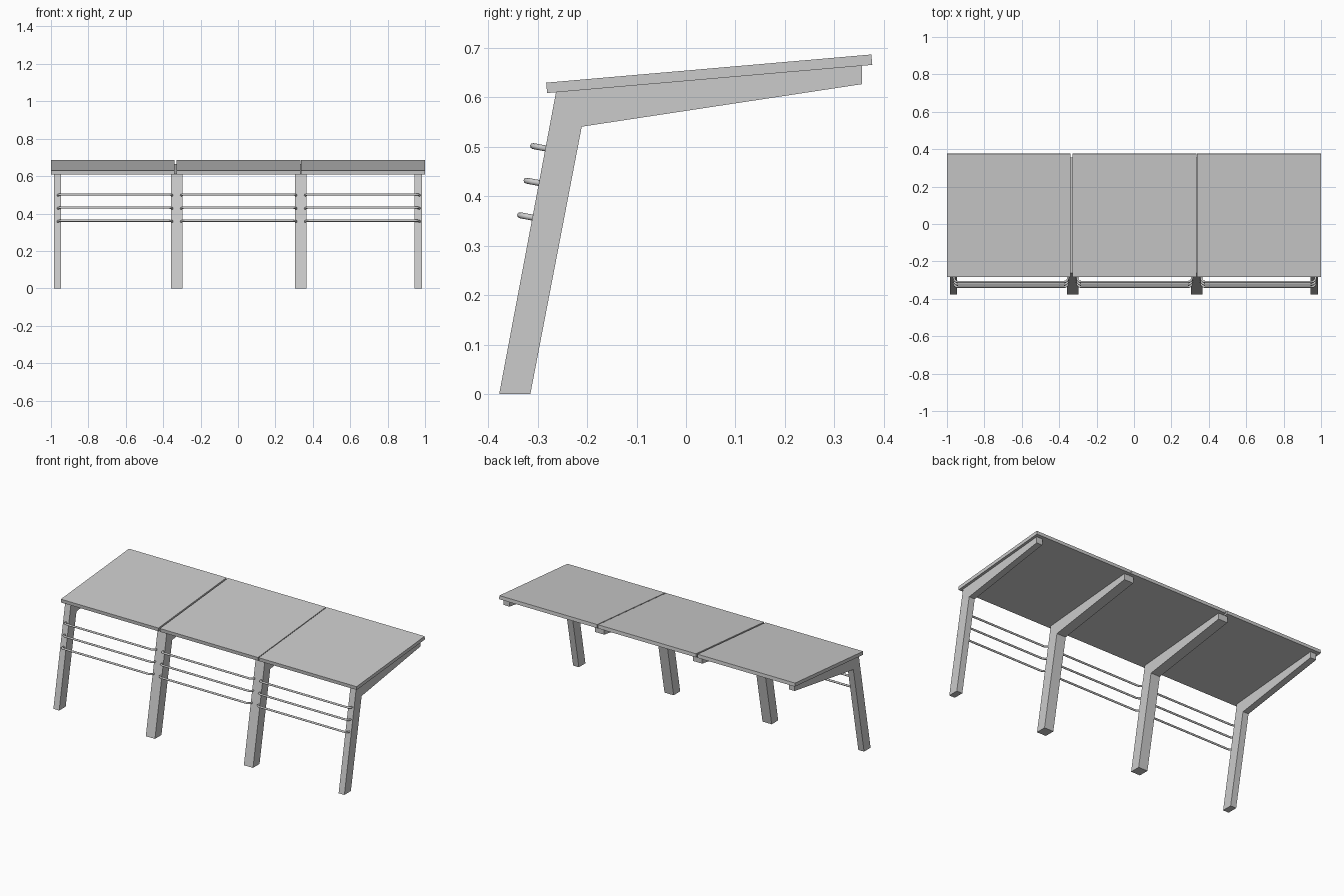
import bpy, bmesh
from mathutils import Vector

if "Cube" in bpy.data.objects:
    bpy.data.objects.remove(bpy.data.objects["Cube"])


def extrude_profile(name, yz, x0, x1):
    """Prism with a y/z outline spanning x0..x1."""
    bm = bmesh.new()
    face = bm.faces.new([bm.verts.new((x0, y, z)) for y, z in yz])
    ext = bmesh.ops.extrude_face_region(bm, geom=[face])
    verts = [g for g in ext["geom"] if isinstance(g, bmesh.types.BMVert)]
    bmesh.ops.translate(bm, verts=verts, vec=(x1 - x0, 0, 0))
    bmesh.ops.recalc_face_normals(bm, faces=bm.faces)
    mesh = bpy.data.meshes.new(name)
    bm.to_mesh(mesh)
    bm.free()
    obj = bpy.data.objects.new(name, mesh)
    bpy.context.collection.objects.link(obj)


def bent_rail(name, x0, x1, z):
    """Round rail: leaves one leg, turns along x, returns to the next leg."""
    base = Vector((0, -0.378 + 0.1885 * z, z))
    out = Vector((0, -0.983, 0.185))

    def corner(x, s):
        # square to the leg face, then a rounded turn
        steps = [(0, -0.008), (0, 0.006), (0.0015, 0.0137),
                 (0.006, 0.0199), (0.0125, 0.0243), (0.02, 0.0258)]
        return [base + out * d + Vector((x + s * dx, 0, 0)) for dx, d in steps]

    pts = corner(x0, 1) + corner(x1, -1)[::-1]
    cu = bpy.data.curves.new(name, 'CURVE')
    cu.dimensions = '3D'
    cu.bevel_depth = 0.006
    cu.bevel_resolution = 2
    cu.use_fill_caps = True
    sp = cu.splines.new('POLY')
    sp.points.add(len(pts) - 1)
    for p, co in zip(sp.points, pts):
        p.co = (*co, 1)
    sp.use_smooth = True
    obj = bpy.data.objects.new(name, cu)
    bpy.context.collection.objects.link(obj)


# Leaning posts with tapered cantilever arms
frame = [(-0.378, 0), (-0.315, 0), (-0.211, 0.541), (0.356, 0.627),
         (0.356, 0.665), (-0.263, 0.611)]
for i, (a, b) in enumerate([(-0.984, -0.945), (-0.359, -0.297),
                            (0.304, 0.366), (0.945, 0.984)]):
    extrude_profile(f"support_frame_{i + 1}", frame, a, b)

# Sloping roof panels with narrow gaps
roof = [(-0.283, 0.630), (-0.281, 0.609), (0.377, 0.666), (0.375, 0.687)]
for i, (a, b) in enumerate([(-1.0, -0.340), (-0.330, 0.333), (0.338, 1.0)]):
    extrude_profile(f"roof_panel_{i + 1}", roof, a, b)

# Three back rails in each bay
for i, (a, b) in enumerate([(-0.962, -0.353), (-0.303, 0.310), (0.360, 0.970)]):
    for j, z in enumerate([0.357, 0.427, 0.497]):
        bent_rail(f"back_rail_{i + 1}_{j + 1}", a, b, z)
